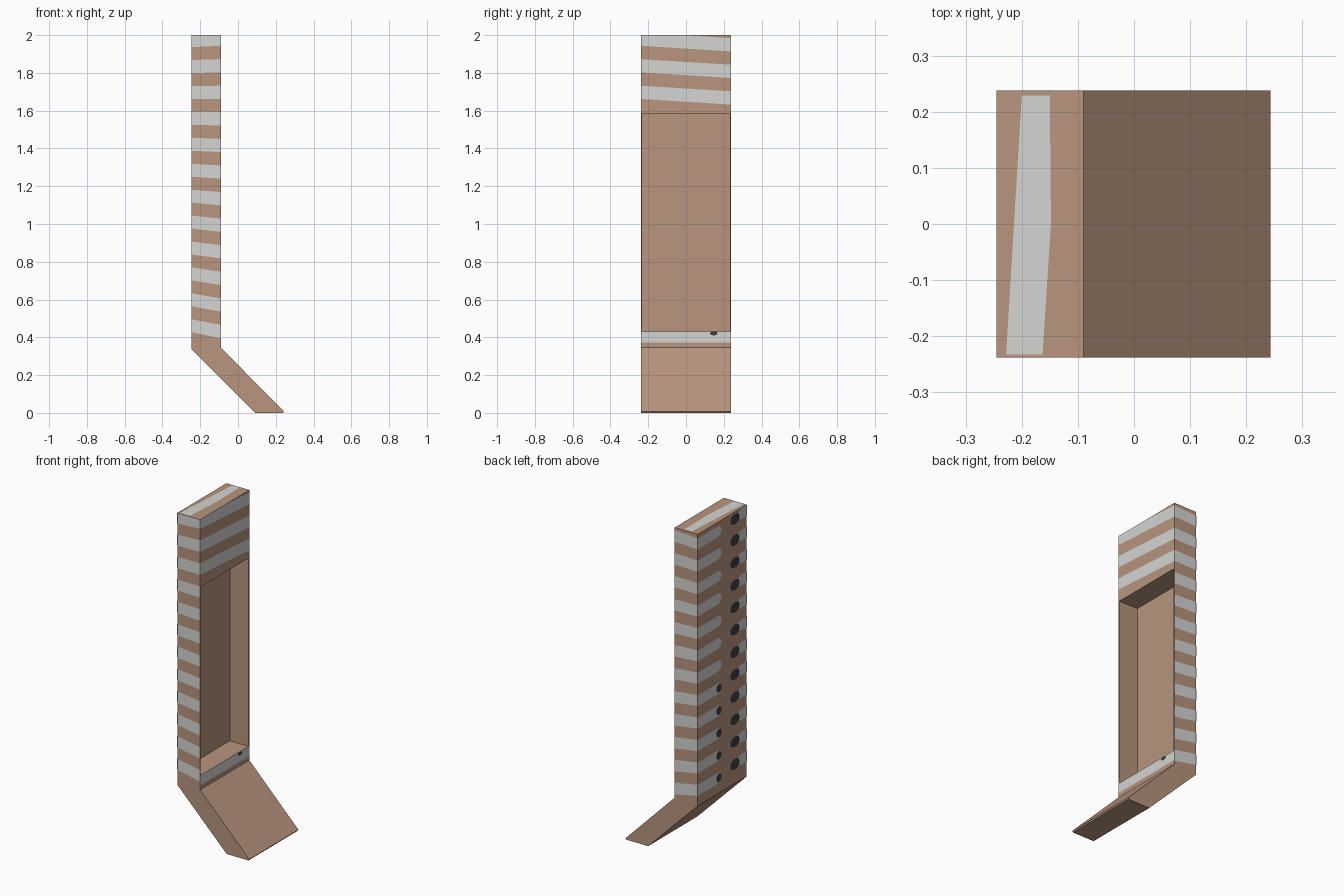
import bpy, bmesh, math
from mathutils import Vector

if "Cube" in bpy.data.objects:
    bpy.data.objects.remove(bpy.data.objects["Cube"])

X0, X1, Y = -0.245, -0.09, 0.238
XM = (X0 + X1) / 2
STEP = 0.0695


def mat(name, col):
    m = bpy.data.materials.new(name)
    m.diffuse_color = (*col, 1)
    m.use_nodes = True
    m.node_tree.nodes["Principled BSDF"].inputs["Base Color"].default_value = m.diffuse_color
    return m


tan = mat("warm_tan", (0.48, 0.30, 0.21))
pale = mat("pale_grey", (0.66, 0.66, 0.655))
dark = mat("dark_grey", (0.05, 0.05, 0.048))


def make_object(name, bm, mats):
    me = bpy.data.meshes.new(name)
    bm.to_mesh(me)
    bm.free()
    ob = bpy.data.objects.new(name, me)
    bpy.context.collection.objects.link(ob)
    for m in mats:
        me.materials.append(m)
    return ob


def prism(name, profile, y0, y1, mats):
    # extrude an x-z profile along y
    bm = bmesh.new()
    f = bm.faces.new([bm.verts.new((x, y0, z)) for x, z in profile])
    r = bmesh.ops.extrude_face_region(bm, geom=[f])
    vs = [v for v in r["geom"] if isinstance(v, bmesh.types.BMVert)]
    bmesh.ops.translate(bm, verts=vs, vec=(0, y1 - y0, 0))
    bmesh.ops.recalc_face_normals(bm, faces=bm.faces)
    return make_object(name, bm, mats)


# upright column with angled foot
body = prism("upright_and_foot", [(X0, 0.335), (X0, 2), (X1, 2), (X1, 0.345),
             (0.243, 0.008), (0.238, 0), (0.09, 0)], -Y, Y, [tan, pale])

# deep recess opening on the right side
cutter = prism("recess_cutter", [(-0.218, 0.432), (-0.218, 1.585), (0.1, 1.585),
               (0.1, 0.432)], -Y + 0.006, Y - 0.006, [tan])
cutter.hide_render = True
mod = body.modifiers.new("recess", 'BOOLEAN')
mod.operation, mod.solver, mod.object = 'DIFFERENCE', 'EXACT', cutter
bpy.context.view_layer.objects.active = body
body.select_set(True)
bpy.ops.object.modifier_apply(modifier="recess")
bpy.data.objects.remove(cutter)


# stripe edges: slightly tilted planes wrapping round the column
def edge_z(k, x, y):
    c = 1.94 - STEP * k
    slope = -0.2 + 0.24 * (c - 0.43) / 1.5
    return c + slope * (x - XM) - 0.062 * (y + Y)


bm = bmesh.new()
bm.from_mesh(body.data)


def cut(co, no):
    bmesh.ops.bisect_plane(bm, geom=bm.verts[:] + bm.edges[:] + bm.faces[:],
                           dist=1e-5, plane_co=co, plane_no=no)


for k in range(-1, 23):
    p = Vector((XM, -Y, edge_z(k, XM, -Y)))
    dx = edge_z(k, XM + 1, -Y) - p.z
    cut(p, Vector((-dx, 0.062, 1)).normalized())
cut((0, 0, 0.372), (0, 0, 1))
for f in bm.faces:
    c, n = f.calc_center_median(), f.normal
    f.material_index = 0
    outer_side = abs(n.y) > 0.9 and abs(c.y) > Y - 0.002
    head = n.x > 0.9 and c.x > X1 - 0.01 and c.z > 1.58
    if outer_side or head:
        above = sum(edge_z(k, c.x, c.y) > c.z for k in range(-1, 23))
        f.material_index = 1 if above % 2 == 1 else 0
    elif n.x > 0.9 and c.x > X1 - 0.01 and 0.372 < c.z < 0.433:
        f.material_index = 1
bm.to_mesh(body.data)
bm.free()


# painted marks as thin plates
def plates(name, shapes, normal, m):
    bm = bmesh.new()
    n = Vector(normal)
    for pts in shapes:
        f = bm.faces.new([bm.verts.new(Vector(p) + n * 0.002) for p in pts])
        f.normal_update()
        if f.normal.dot(n) < 0:
            f.normal_flip()
    return make_object(name, bm, [m])


def oval(x, y, z, ry, rz):
    return [(x, y + ry * math.cos(a * math.pi / 5), z + rz * math.sin(a * math.pi / 5))
            for a in range(10)]


def tongue(y_edge, y_tip, z, h):
    # stripe end with a rounded tip on the back panel
    s = 1 if y_tip > y_edge else -1
    yc = y_tip - s * h
    arc = [(X0, yc + s * h * math.sin(a), z + h * math.cos(a))
           for a in [i * math.pi / 8 for i in range(9)]]
    return [(X0, y_edge, z + h)] + arc + [(X0, y_edge, z - h)]


wide, short, spots = [], [], []
for j in range(12):
    k = 2 * j - 0.5
    zr, zl = edge_z(k, X0, Y), edge_z(k, X0, -Y)
    wide.append(tongue(Y, 0.01, zr, 0.033))
    short.append(tongue(-Y, -0.15, min(zl, 1.966), 0.033))
    spots.append(oval(X0 - 0.001, -0.12, min(zl, 1.962) - 0.005, 0.046, 0.033))
    if j > 6:
        spots.append(oval(X0 - 0.001, 0.035, zr, 0.026, 0.026))
plates("back_stripe_ends_wide", wide, (-1, 0, 0), pale)
plates("back_stripe_ends_short", short, (-1, 0, 0), pale)
plates("back_dark_spots", spots, (-1, 0, 0), dark)
plates("lip_dark_spot", [oval(X1, 0.147, 0.421, 0.02, 0.011)], (1, 0, 0), dark)
plates("top_stripe", [[(-0.2, 0.229, 2), (-0.15, 0.229, 2), (-0.148, 0, 2),
       (-0.163, -0.233, 2), (-0.228, -0.233, 2)]], (0, 0, 1), pale)
